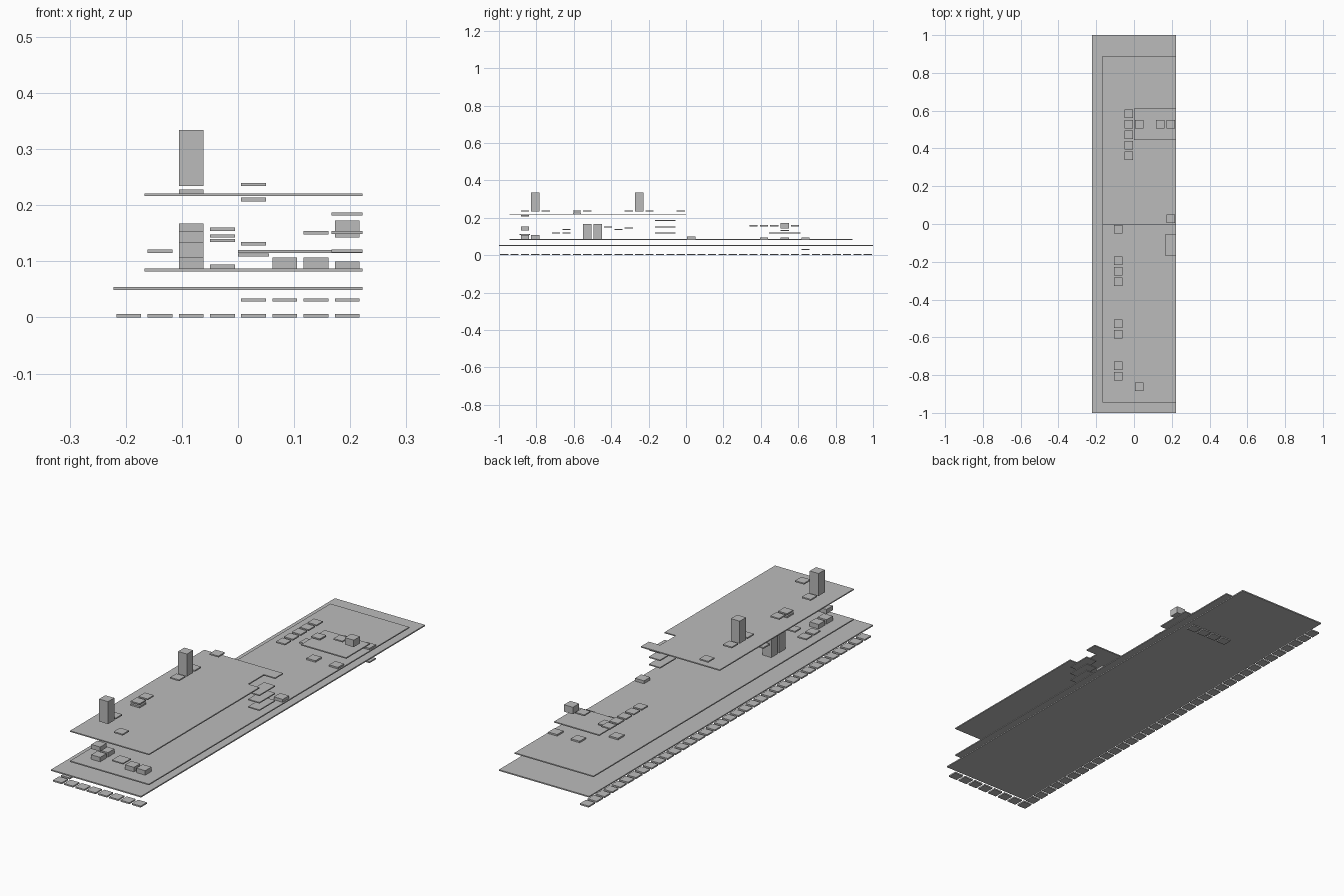
import bpy, bmesh

if "Cube" in bpy.data.objects:
    bpy.data.objects.remove(bpy.data.objects["Cube"])

CELL = 2 / 36          # grid pitch
TILE = 0.044           # tile width
THIN = 0.006

grey = bpy.data.materials.new("plain_grey")
grey.diffuse_color = (0.5, 0.5, 0.5, 1)
grey.use_nodes = True
grey.node_tree.nodes["Principled BSDF"].inputs["Base Color"].default_value = grey.diffuse_color


def prism(name, outline, z0, z1):
    """Extrude a flat outline between two heights."""
    bm = bmesh.new()
    face = bm.faces.new([bm.verts.new((x, y, z0)) for x, y in outline])
    ext = bmesh.ops.extrude_face_region(bm, geom=[face])
    for v in ext["geom"]:
        if isinstance(v, bmesh.types.BMVert):
            v.co.z = z1
    bmesh.ops.recalc_face_normals(bm, faces=bm.faces)
    mesh = bpy.data.meshes.new(name)
    bm.to_mesh(mesh)
    bm.free()
    mesh.materials.append(grey)
    obj = bpy.data.objects.new(name, mesh)
    bpy.context.collection.objects.link(obj)
    return obj


def slab(name, x0, x1, y0, y1, z0, z1):
    return prism(name, [(x0, y0), (x1, y0), (x1, y1), (x0, y1)], z0, z1)


def tile(name, col, row, z0, z1=None):
    """Tile centred in grid cell (col 0-7, row 0-35)."""
    x = (col - 3.5) * CELL
    y = -1 + (row + 0.5) * CELL
    h = TILE / 2
    return slab(name, x - h, x + h, y - h, y + h, z0, z1 or z0 + THIN)


X0, X1 = -4 * CELL, 4 * CELL
LEFT = -3 * CELL
NOTCH_X, NOTCH_Y0, NOTCH_Y1 = 3 * CELL, -3 * CELL, -CELL

# border tiles along the left side and the front
for row in range(36):
    tile("left_border_tile", 0, row, 0, 0.0065)
for col in range(1, 8):
    tile("front_border_tile", col, 0, 0, 0.0065)

# tiles below the base floor
for col in range(4, 8):
    tile("underfloor_tile", col, 29, 0.028, 0.034)

# large floors, the top one with a stair opening
slab("base_floor", X0, X1, -1, 1, 0.0485, 0.054)
slab("lower_floor", LEFT, X1, -17 * CELL, 16 * CELL, 0.082, 0.087)
prism("upper_floor", [(LEFT, -17 * CELL), (X1, -17 * CELL), (X1, NOTCH_Y0),
                      (NOTCH_X, NOTCH_Y0), (NOTCH_X, NOTCH_Y1), (X1, NOTCH_Y1),
                      (X1, 0), (LEFT, 0)], 0.216, 0.221)

# stair landings under the opening
for z in (0.116, 0.149, 0.182):
    slab("stair_landing", NOTCH_X, X1, NOTCH_Y0, NOTCH_Y1, z, z + 0.005)

# raised platforms on the lower floor
slab("rear_platform", 0, X1, 8 * CELL, 11 * CELL, 0.115, 0.12)
slab("front_platform", 0, CELL, -16 * CELL, -15 * CELL, 0.109, 0.114)

# rear platform furnishings
for row in range(24, 29):
    tile("rear_step_tile", 3, row, 0.154, 0.160)
tile("rear_block", 7, 27, 0.142, 0.173)
tile("rear_tile", 6, 27, 0.148)
tile("rear_tile", 4, 27, 0.128)

# tiles and blocks resting on the lower floor
for col, row, top in ((1 + 4, 25, 0.094), (7, 25, 0.094), (5, 29, 0.094),
                      (7, 29, 0.094), (3, 27, 0.094), (7, 18, 0.1),
                      (5, 2, 0.107), (6, 2, 0.107), (2, 2, 0.107),
                      (2, 3, 0.107), (2, 8, 0.167), (2, 9, 0.167)):
    tile("floor_block", col, row, 0.087, top)

# tiles floating between the floors
for col, row, z in ((1, 5, 0.115), (1, 6, 0.115), (2, 6, 0.134),
                    (3, 12, 0.142), (3, 11, 0.134), (2, 10, 0.147)):
    tile("middle_tile", col, row, z)
tile("middle_block", 2, 2, 0.133, 0.153)
tile("ceiling_tile", 4, 2, 0.207, 0.214)

# tiles and towers above the upper floor
for row in (4, 7, 8, 12, 14, 17):
    tile("upper_tile", 2, row, 0.234, 0.240)
tile("upper_tile", 4, 2, 0.234, 0.240)
tile("upper_base_tile", 2, 7, 0.221, 0.228)
for row in (3, 13):
    tile("tower", 2, row, 0.234, 0.334)
